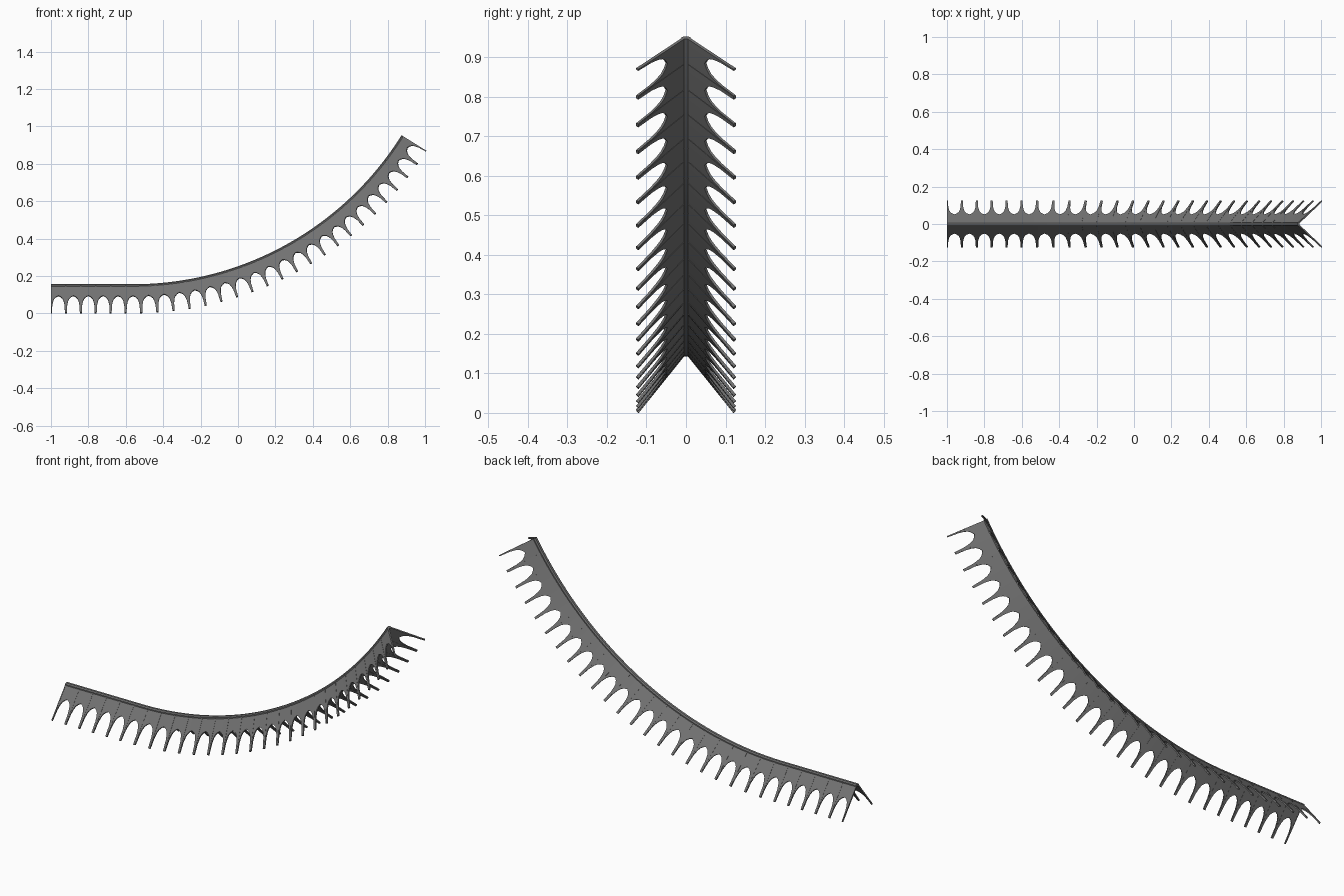
import bpy, bmesh, math
from mathutils import Vector

cube = bpy.data.objects.get("Cube")
if cube:
    bpy.data.objects.remove(cube)

# Overall shape: a straight run followed by an arc
HEIGHT, SPREAD = 0.153, 0.123
RADIUS, BEND = 1.696, math.radians(58)
STRAIGHT = 0.437
LENGTH = STRAIGHT + RADIUS * BEND
BAYS = 27
STEP = LENGTH / BAYS

mat = bpy.data.materials.new("dark grey")
mat.use_nodes = True
mat.diffuse_color = (0.17, 0.17, 0.17, 1)
mat.node_tree.nodes["Principled BSDF"].inputs["Base Color"].default_value = mat.diffuse_color


def place(s, depth, y):
    """Point at length s along the ridge, a depth below it, and sideways y."""
    a = max(0, s - STRAIGHT) / RADIUS
    x = -1 + min(s, STRAIGHT) + RADIUS * math.sin(a)
    z = 0.155 + RADIUS * (1 - math.cos(a))
    return Vector((x + depth * math.sin(a), y, z - depth * math.cos(a)))


def on_wing(s, t):
    return place(s, t * HEIGHT, t * SPREAD)


def finish(name, bm):
    bmesh.ops.recalc_face_normals(bm, faces=bm.faces)
    me = bpy.data.meshes.new(name)
    bm.to_mesh(me)
    bm.free()
    me.materials.append(mat)
    ob = bpy.data.objects.new(name, me)
    bpy.context.collection.objects.link(ob)
    return ob


def thicken_and_mirror(ob, thickness):
    solid = ob.modifiers.new("thickness", "SOLIDIFY")
    solid.thickness, solid.offset = thickness, 0
    mirror = ob.modifiers.new("mirror", "MIRROR")
    mirror.use_axis = (False, True, False)


# Scalloped wing: half an arch as (fraction of bay, depth), mirrored per bay
half_arch = [(0, 1), (0.065, 1), (0.09, 0.72), (0.15, 0.58), (0.22, 0.5), (0.34, 0.44), (0.5, 0.4)]
arch = half_arch + [(1 - u, t) for u, t in reversed(half_arch[1:-1])]
edge = [((i + u) * STEP, t) for i in range(BAYS) for u, t in arch] + [(LENGTH, 1)]
bm = bmesh.new()
columns = [(bm.verts.new(on_wing(s, 0.02)), bm.verts.new(on_wing(s, t))) for s, t in edge]
for (a, b), (c, d) in zip(columns, columns[1:]):
    bm.faces.new((a, b, d, c))
thicken_and_mirror(finish("scalloped_wings", bm), 0.006)

# Slim ribs running from the ridge to each spine tip
bm = bmesh.new()
for i in range(BAYS + 1):
    lo = max(0, i * STEP - 0.004)
    hi = min(LENGTH, i * STEP + 0.004)
    corners = [on_wing(lo, 0.03), on_wing(hi, 0.03), on_wing(hi, 1), on_wing(lo, 1)]
    bm.faces.new([bm.verts.new(p) for p in corners])
thicken_and_mirror(finish("ribs", bm), 0.008)

# Ridge bar swept along the top
section = [(-0.012, 0.012), (-0.012, 0.004), (-0.006, -0.001),
           (0.006, -0.001), (0.012, 0.004), (0.012, 0.012)]
bm = bmesh.new()
rings = [[bm.verts.new(place(LENGTH * k / 80, d, y)) for y, d in section] for k in range(81)]
for r, q in zip(rings, rings[1:]):
    for j in range(len(section)):
        bm.faces.new((r[j], r[j - 1], q[j - 1], q[j]))
bm.faces.new(rings[0])
bm.faces.new(rings[-1])
ridge = finish("ridge_bar", bm)
bpy.context.view_layer.objects.active = ridge
ridge.select_set(True)
bpy.ops.object.shade_smooth_by_angle(angle=math.radians(30))
